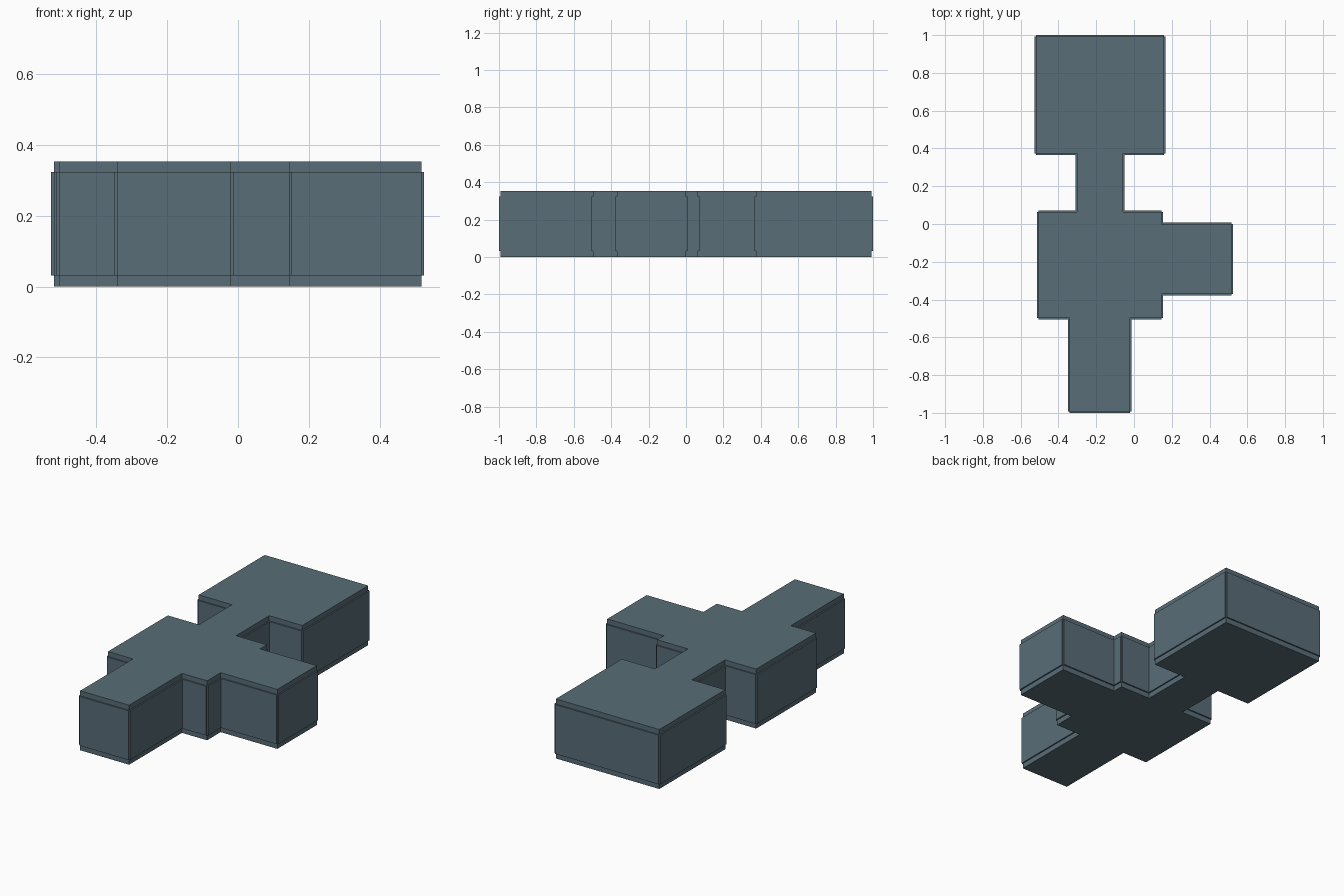
import bpy
import bmesh

cube = bpy.data.objects.get("Cube")
if cube:
    bpy.data.objects.remove(cube, do_unlink=True)

PANEL = 0.008                          # how far wall panels stand out
LEVELS = (0.0, 0.031, 0.323, 0.353)    # base, panel bottom, panel top, roof

# Floor plan, counter-clockwise from the front wing
PLAN = [(-0.341, -0.992), (-0.02, -0.992), (-0.02, -0.497), (0.145, -0.497),
        (0.145, -0.37), (0.517, -0.37), (0.517, 0.0), (0.145, 0.0),
        (0.145, 0.063), (-0.057, 0.063), (-0.057, 0.373), (0.16, 0.373),
        (0.16, 0.992), (-0.519, 0.992), (-0.519, 0.373), (-0.301, 0.373),
        (-0.301, 0.063), (-0.505, 0.063), (-0.505, -0.497), (-0.341, -0.497)]


def make_material(name, rgb):
    mat = bpy.data.materials.new(name)
    mat.use_nodes = True
    color = (*rgb, 1.0)
    mat.diffuse_color = color
    bsdf = next(n for n in mat.node_tree.nodes if n.type == 'BSDF_PRINCIPLED')
    bsdf.inputs["Base Color"].default_value = color
    return mat


bm = bmesh.new()

# Stacked rings of the plan, joined by wall bands
rings = [[bm.verts.new((x, y, z)) for x, y in PLAN] for z in LEVELS]
bands = []
for low, high in zip(rings, rings[1:]):
    band = []
    for i in range(len(PLAN)):
        j = (i + 1) % len(PLAN)
        band.append(bm.faces.new((low[i], low[j], high[j], high[i])))
    bands.append(band)

# Floor and roof
bm.faces.new(rings[0][::-1])
bm.faces.new(rings[-1])
bm.normal_update()

# Push each wall of the middle band out as its own panel
panels = bmesh.ops.extrude_discrete_faces(bm, faces=bands[1])["faces"]
bm.normal_update()
for face in panels:
    bmesh.ops.translate(bm, verts=face.verts[:], vec=face.normal * PANEL)
bm.normal_update()

mesh = bpy.data.meshes.new("room_block")
bm.to_mesh(mesh)
bm.free()
mesh.materials.append(make_material("slate_blue_grey", (0.1, 0.153, 0.184)))
block = bpy.data.objects.new("room_block", mesh)
bpy.context.collection.objects.link(block)
